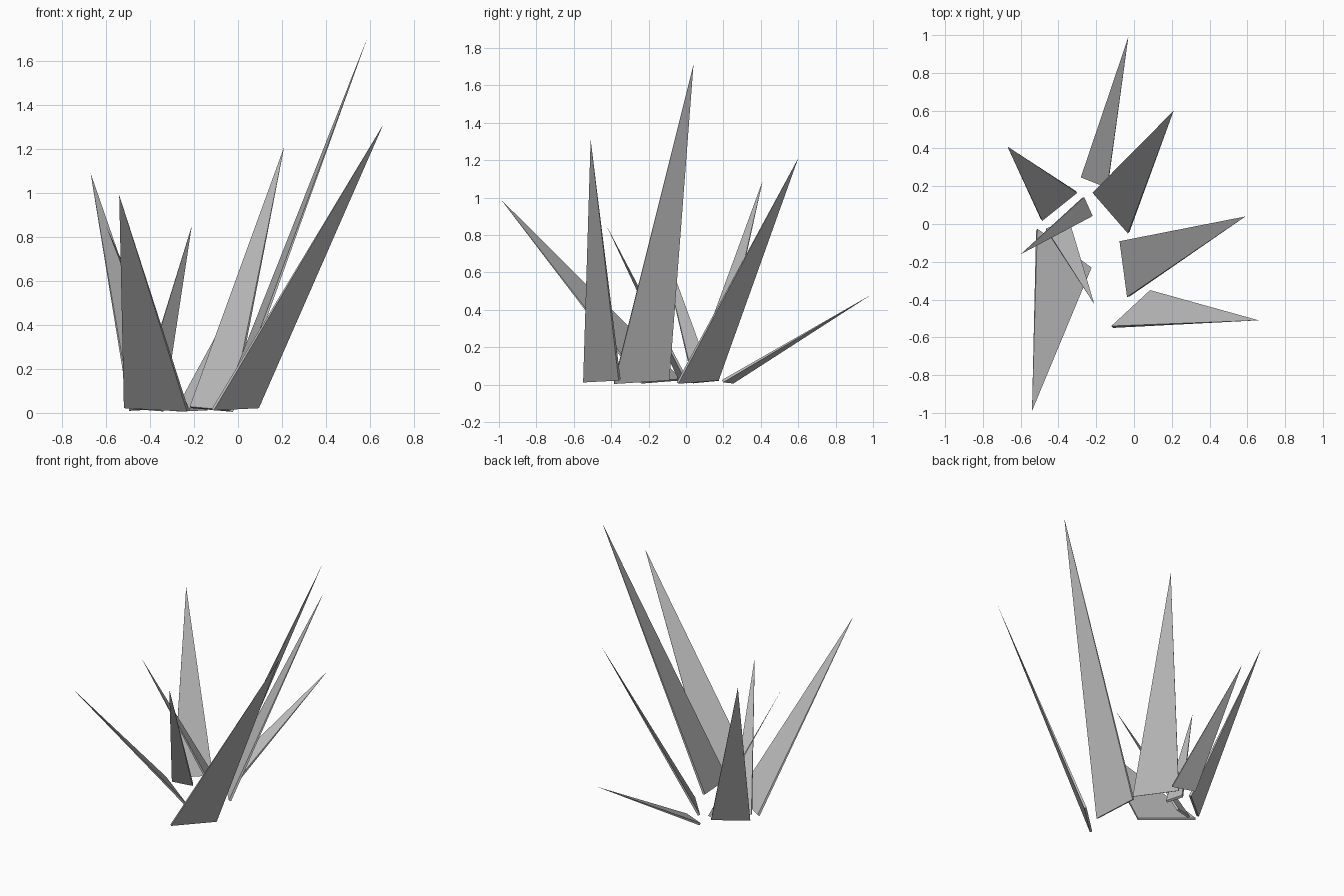
import bpy
from mathutils import Vector

cube = bpy.data.objects.get("Cube")
if cube:
    bpy.data.objects.remove(cube, do_unlink=True)

# Single flat grey for every blade
grey = bpy.data.materials.new("stone grey")
grey.use_nodes = True
colour = (0.52, 0.52, 0.52, 1.0)
grey.diffuse_color = colour
grey.node_tree.nodes["Principled BSDF"].inputs["Base Color"].default_value = colour

THICKNESS = 0.015


def blade(name, high, low, tip):
    """Thin pyramid: a narrow slanted base between two corners, rising to a tip."""
    a, b, t = Vector(high), Vector(low), Vector(tip)
    offset = (b - a).cross(t - a).normalized() * THICKNESS / 2
    base = [a - offset, b - offset, b + offset, a + offset]
    verts = [(v.x, v.y, max(v.z, 0.0)) for v in base] + [tuple(t)]
    faces = [(3, 2, 1, 0)] + [(i, (i + 1) % 4, 4) for i in range(4)]
    mesh = bpy.data.meshes.new(name)
    mesh.from_pydata(verts, [], faces)
    mesh.materials.append(grey)
    mesh.update()
    obj = bpy.data.objects.new(name, mesh)
    bpy.context.scene.collection.objects.link(obj)
    return obj


# Each blade: raised base corner, lower base corner, tip
blade("tallest_blade", (-0.07, -0.09, 0.025), (-0.03, -0.385, 0.006), (0.59, 0.04, 1.71))
blade("front_left_blade", (0.09, -0.355, 0.024), (-0.115, -0.545, 0.014), (0.66, -0.51, 1.31))
blade("back_left_blade", (-0.215, 0.17, 0.025), (-0.028, -0.045, 0.008), (0.21, 0.60, 1.21))
blade("back_right_blade", (-0.305, 0.17, 0.022), (-0.49, 0.022, 0.012), (-0.67, 0.41, 1.09))
blade("front_right_blade", (-0.515, -0.03, 0.026), (-0.228, -0.235, 0.01), (-0.54, -0.99, 0.99))
blade("low_back_blade", (-0.14, 0.195, 0.018), (-0.28, 0.25, 0.012), (-0.03, 0.99, 0.48))
blade("small_right_blade", (-0.27, 0.14, 0.02), (-0.225, 0.04, 0.01), (-0.60, -0.16, 0.85))
blade("small_front_blade", (-0.465, -0.03, 0.02), (-0.34, 0.01, 0.01), (-0.21, -0.425, 0.85))
